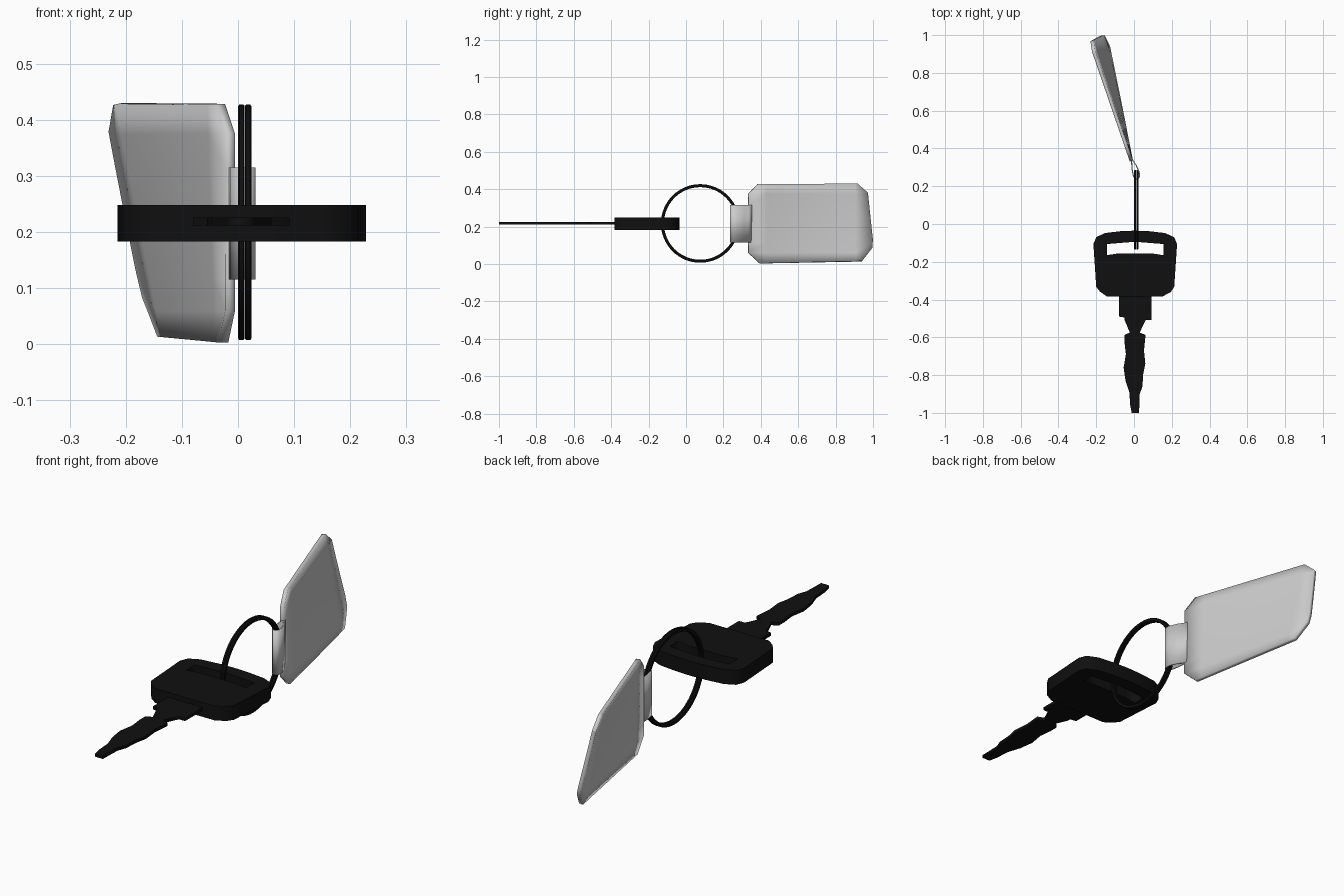
import bpy, bmesh, math

if "Cube" in bpy.data.objects:
    bpy.data.objects.remove(bpy.data.objects["Cube"])

black = bpy.data.materials.new("black")
black.diffuse_color = (0.005, 0.005, 0.005, 1)
black.use_nodes = True
black.node_tree.nodes["Principled BSDF"].inputs["Base Color"].default_value = black.diffuse_color


def finish(bm, name, mat=None, smooth=True):
    bmesh.ops.remove_doubles(bm, verts=bm.verts, dist=1e-5)
    bmesh.ops.recalc_face_normals(bm, faces=bm.faces)
    me = bpy.data.meshes.new(name)
    bm.to_mesh(me)
    bm.free()
    ob = bpy.data.objects.new(name, me)
    bpy.context.collection.objects.link(ob)
    if mat:
        me.materials.append(mat)
    if smooth:
        bpy.ops.object.select_all(action='DESELECT')
        ob.select_set(True)
        bpy.context.view_layer.objects.active = ob
        bpy.ops.object.shade_smooth_by_angle(angle=math.radians(30))
    return ob


def plate(name, outlines, z, half, mat):
    """Filled flat outline (later outlines are holes), extruded both ways about z."""
    cu = bpy.data.curves.new(name + "_curve", 'CURVE')
    cu.dimensions = '2D'
    cu.fill_mode = 'BOTH'
    cu.extrude = half
    for pts in outlines:
        sp = cu.splines.new('POLY')
        sp.points.add(len(pts) - 1)
        for p, (x, y) in zip(sp.points, pts):
            p.co = (x, y, 0, 1)
        sp.use_cyclic_u = True
    tmp = bpy.data.objects.new(name + "_tmp", cu)
    bpy.context.collection.objects.link(tmp)
    bpy.context.view_layer.update()
    bm = bmesh.new()
    bm.from_mesh(tmp.to_mesh())
    bpy.data.objects.remove(tmp)
    bmesh.ops.translate(bm, verts=bm.verts, vec=(0, 0, z))
    return finish(bm, name, mat, False)


# key head with slot
head = [(-.215, -.106), (-.2, -.07), (-.155, -.048), (-.07, -.038), (.005, -.035),
        (.08, -.038), (.165, -.048), (.213, -.07), (.228, -.106), (.213, -.333),
        (.195, -.36), (.152, -.383), (-.145, -.383), (-.18, -.358), (-.2, -.333)]
slot = [(-.143, -.106), (.005, -.094), (.155, -.106), (.155, -.165), (.09, -.155),
        (-.08, -.155), (-.143, -.165)]
plate("key_head", [head, slot], 0.2155, 0.0325, black)

# key blade
blade = [(-.08, -.37), (-.08, -.49), (-.05, -.495), (-.05, -.508), (-.022, -.575),
         (-.05, -.587), (-.05, -.63), (-.043, -.69), (-.055, -.76), (-.045, -.83),
         (-.025, -.89), (-.02, -.96), (-.012, -1), (.027, -1), (.03, -.9), (.045, -.86),
         (.048, -.8), (.06, -.74), (.053, -.67), (.06, -.6), (.06, -.587), (.03, -.575),
         (.062, -.508), (.092, -.508), (.092, -.37)]
plate("key_blade", [blade], 0.2185, 0.007, black)

# split ring: two stacked loops with chamfered section
prof = [(-.0058, -.005), (-.0035, -.008), (.0035, -.008), (.0058, -.005),
        (.0058, .005), (.0035, .008), (-.0035, .008), (-.0058, .005)]
N = 64
for name, cx in (("ring_loop_left", .006), ("ring_loop_right", .018)):
    bm = bmesh.new()
    rows = []
    for i in range(N):
        a = 2 * math.pi * i / N
        rows.append([bm.verts.new((cx + px, .076 + (.202 + r) * math.cos(a),
                                   .217 + (.202 + r) * math.sin(a))) for px, r in prof])
    for i in range(N):
        for j in range(8):
            k = (j + 1) % 8
            bm.faces.new((rows[i][j], rows[i][k], rows[(i + 1) % N][k], rows[(i + 1) % N][j]))
    finish(bm, name, black)

# twisted tag plate
tag = [(.334, .06), (.395, .003), (.94, .015), (.995, .085), (.997, .13), (.97, .38),
       (.915, .428), (.385, .428), (.334, .375)]
bm = bmesh.new()
bm.faces.new([bm.verts.new((0, y, z)) for y, z in tag])


def cut(co, no):
    bmesh.ops.bisect_plane(bm, geom=bm.verts[:] + bm.edges[:] + bm.faces[:],
                           plane_co=co, plane_no=no)


for i in range(1, 7):
    cut((0, .334 + .095 * i, 0), (0, 1, 0))
for z in (.06, .115, .215, .315, .375):
    cut((0, 0, z), (0, 0, 1))
for v in bm.verts:
    s, t = v.co.y - .334, v.co.z / .43
    v.co.x = -.014 - s * (.195 + .15 * t)
ob = finish(bm, "tag_plate")
m = ob.modifiers.new("thickness", 'SOLIDIFY')
m.thickness = .018
m.offset = 0

# strap folded around the ring
path = [(-.014, .36), (-.013, .335), (-.01, .29), (-.003, .252), (.008, .239), (.02, .238),
        (.028, .25), (.028, .272), (.012, .31), (-.006, .335), (-.014, .36)]
bm = bmesh.new()
cols = [[bm.verts.new((x, y, z)) for z in (.115, .315)] for x, y in path]
for a, b in zip(cols, cols[1:]):
    bm.faces.new((a[0], b[0], b[1], a[1]))
ob = finish(bm, "tag_strap")
m = ob.modifiers.new("thickness", 'SOLIDIFY')
m.thickness = .006
m.offset = 0
